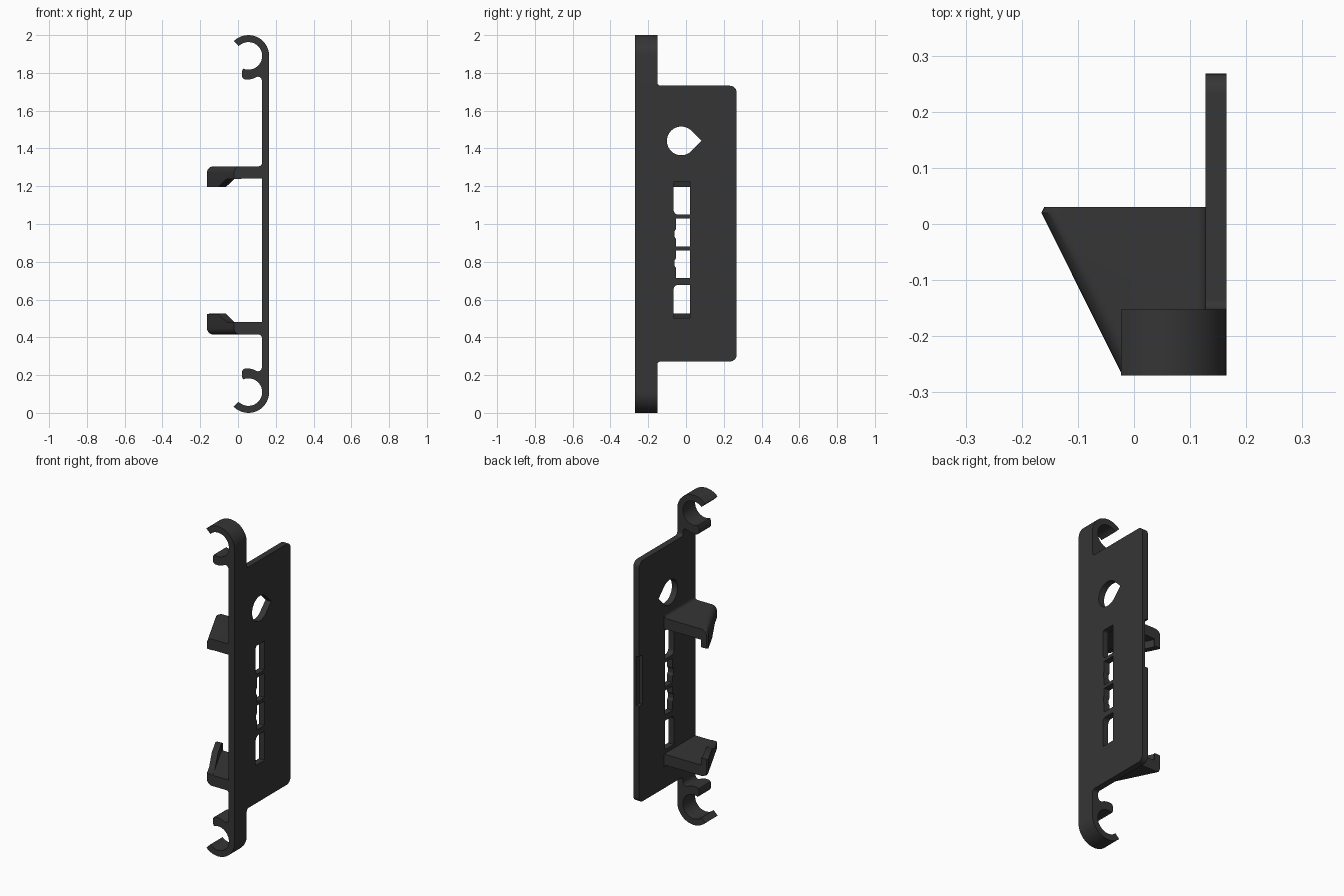
import bpy, bmesh, math
from mathutils import Vector

if "Cube" in bpy.data.objects:
    bpy.data.objects.remove(bpy.data.objects["Cube"])

mat = bpy.data.materials.new("dark_grey")
mat.diffuse_color = (0.036, 0.036, 0.036, 1)
mat.use_nodes = True
mat.node_tree.nodes["Principled BSDF"].inputs["Base Color"].default_value = mat.diffuse_color


def rounded(corners, n=6):
    """Polygon from (u, v, radius) corners, each corner filleted."""
    out = []
    for i, (u, v, r) in enumerate(corners):
        p = Vector((u, v))
        if r == 0:
            out.append((u, v))
            continue
        a = (Vector(corners[i - 1][:2]) - p).normalized()
        b = (Vector(corners[(i + 1) % len(corners)][:2]) - p).normalized()
        half = a.angle(b) / 2
        c = p + (a + b).normalized() * (r / math.sin(half))
        s = p + a * (r / math.tan(half)) - c
        e = p + b * (r / math.tan(half)) - c
        for k in range(n + 1):
            d = s.lerp(e, k / n).normalized() * r + c
            out.append((d.x, d.y))
    return out


def arc(cx, cz, r, a0, a1, n):
    angles = [math.radians(a0 + (a1 - a0) * k / n) for k in range(n + 1)]
    return [(cx + r * math.cos(a), cz + r * math.sin(a)) for a in angles]


def loft(name, sections):
    """Solid through matching closed sections."""
    bm = bmesh.new()
    rings = [[bm.verts.new(p) for p in s] for s in sections]
    bm.faces.new(rings[0])
    bm.faces.new(rings[-1])
    for r0, r1 in zip(rings, rings[1:]):
        for i in range(len(r0)):
            j = (i + 1) % len(r0)
            bm.faces.new((r0[i], r0[j], r1[j], r1[i]))
    bmesh.ops.recalc_face_normals(bm, faces=bm.faces)
    me = bpy.data.meshes.new(name)
    bm.to_mesh(me)
    bm.free()
    me.materials.append(mat)
    ob = bpy.data.objects.new(name, me)
    bpy.context.collection.objects.link(ob)
    return ob


def activate(ob):
    bpy.ops.object.select_all(action='DESELECT')
    ob.select_set(True)
    bpy.context.view_layer.objects.active = ob


def smooth(ob):
    activate(ob)
    bpy.ops.object.shade_smooth_by_angle(angle=math.radians(30))


def slab(name, outline, x0, x1):
    return loft(name, [[(x, y, z) for y, z in outline] for x in (x0, x1)])


def cut(ob, outline, x0=0.0, x1=0.3):
    cutter = slab("cutter", outline, x0, x1)
    cutter.hide_render = True
    mod = ob.modifiers.new("cut", 'BOOLEAN')
    mod.operation, mod.solver, mod.object = 'DIFFERENCE', 'EXACT', cutter
    activate(ob)
    bpy.ops.object.modifier_apply(modifier=mod.name)
    bpy.data.objects.remove(cutter)


# Back plate with short stubs where the hooks start
XI, XO = 0.127, 0.165
plate = slab("back_plate", rounded([
    (-0.27, 0.25, 0), (-0.152, 0.25, 0), (-0.152, 0.272, 0.018),
    (0.268, 0.272, 0.035), (0.268, 1.732, 0.035),
    (-0.152, 1.732, 0.018), (-0.152, 1.75, 0), (-0.27, 1.75, 0)]), XI, XO)

# Teardrop hanging hole
cut(plate, arc(-0.025, 1.44, 0.076, 45, 315, 30) + [(0.082, 1.44)])

# Column of windows
cut(plate, rounded([(-0.066, 1.05, 0.025), (0.02, 1.05, 0),
                    (0.02, 1.225, 0), (-0.066, 1.225, 0.012)]))
cut(plate, rounded([(-0.066, 0.502, 0), (0.02, 0.502, 0),
                    (0.02, 0.678, 0), (-0.066, 0.678, 0.025)]))
for z in (0.713, 0.882):
    m = z + (0.08 if z < 0.8 else 0.065)
    cut(plate, [(-0.054, z), (0.02, z), (0.02, z + 0.148), (-0.054, z + 0.148),
                (-0.054, m + 0.025), (-0.062, m + 0.012),
                (-0.062, m - 0.012), (-0.054, m - 0.025)])

# Finger recess on the inner rear edge
cut(plate, [(0.235, 0.86), (0.3, 0.86), (0.3, 1.16), (0.235, 1.16)], 0.1, 0.147)
smooth(plate)

# C-shaped hooks at both ends
CX, CZ = 0.055, 1.89
hook = [(XO, 1.75)] + arc(CX, CZ, 0.11, 0, 135, 18)
hook += arc(CX, CZ, 0.073, 135, -112, 30)
hook += [(0.02, 1.808), (0.02, 1.785), (0.024, 1.773), (0.034, 1.766),
         (0.06, 1.765), (0.082, 1.77), (0.103, 1.78), (0.113, 1.779),
         (0.122, 1.772), (XI, 1.76), (XI, 1.75)]
for name, flip in (("upper_hook", False), ("lower_hook", True)):
    smooth(loft(name, [[(x, y, 2 - z if flip else z) for x, z in hook]
                       for y in (-0.27, -0.152)]))


# Slanted brackets with a lip that fades out towards the front
def bracket_section(x0, zb):
    t = 0.04
    return ([(0.135, 1.24), (x0 + t, 1.24), (x0 + t, zb)]
            + [(x0 + 0.012, zb), (x0, zb + 0.001)]
            + arc(x0 + 0.035, 1.27, 0.035, 180, 90, 6)
            + [(0.107, 1.305)] + arc(0.107, 1.325, 0.02, -70, 0, 4)
            + [(0.135, 1.325)])


def slant_y(x0):
    return 0.02 - (x0 + 0.165) * 2.01


stations = [(-0.16, 0.03, 1.195), (-0.165, 0.02, 1.195),
            (-0.105, slant_y(-0.105), 1.195), (-0.06, slant_y(-0.06), 1.238),
            (-0.022, slant_y(-0.022), 1.238)]
for name, flip in (("upper_bracket", False), ("lower_bracket", True)):
    smooth(loft(name, [[(x, y, 1.72 - z if flip else z)
                        for x, z in bracket_section(x0, zb)]
                       for x0, y, zb in stations]))
